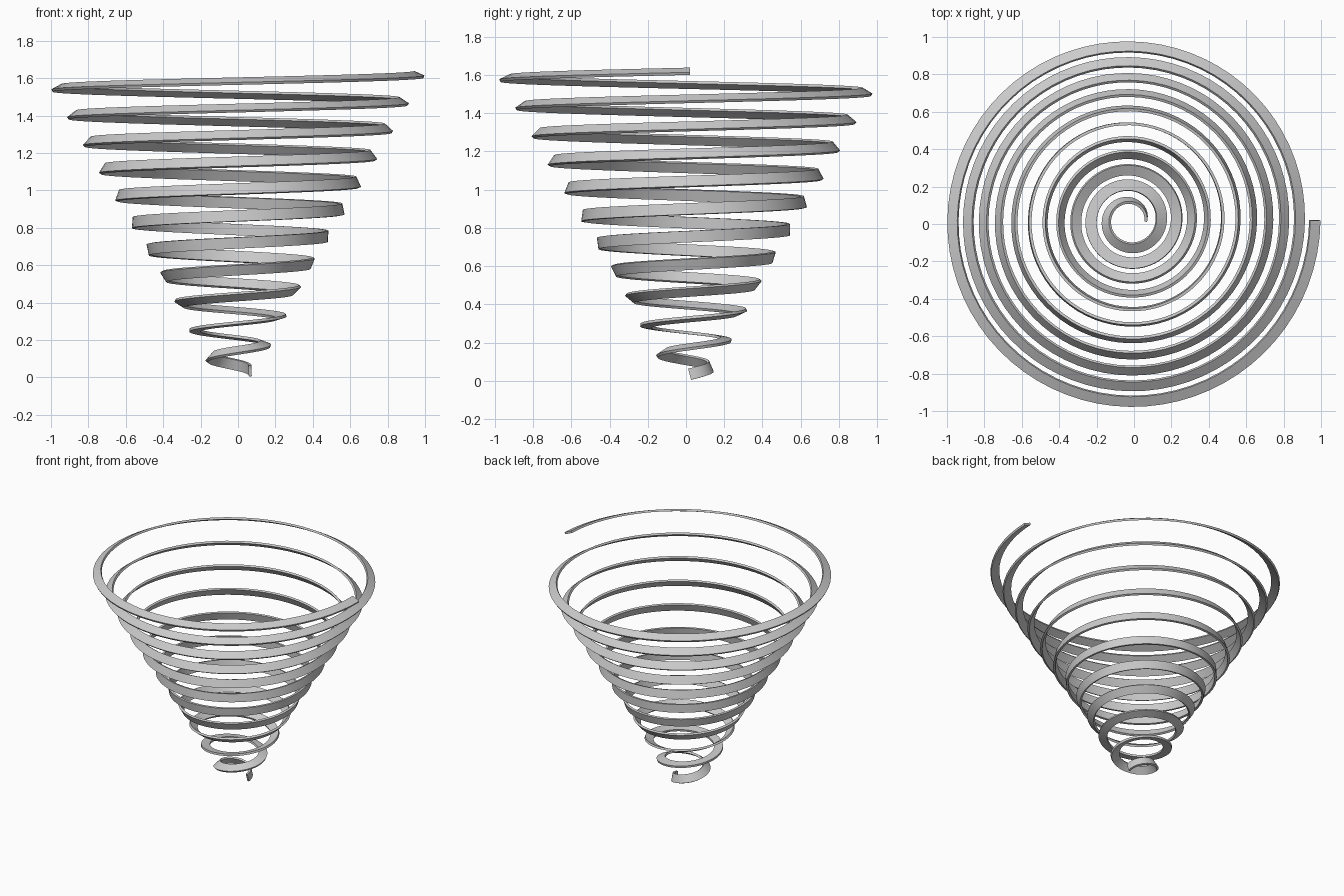
import bpy, bmesh, math
from mathutils import Vector

if "Cube" in bpy.data.objects:
    bpy.data.objects.remove(bpy.data.objects["Cube"])

TURNS, STEPS = 11, 72              # revolutions, segments per revolution
R0, R1 = 0.085, 0.988              # centre-line radius, bottom to top
Z0, Z1 = 0.034, 1.620              # centre-line height, bottom to top
WIDTH, THICK = 0.060, 0.015        # flat strip section
AXIS = Vector((-0.021, 0.020, 0))  # spiral axis, so the bounds are centred


def path(t):
    a, r = 2 * math.pi * TURNS * t, R0 + (R1 - R0) * t
    return AXIS + Vector((r * math.cos(a), r * math.sin(a), Z0 + (Z1 - Z0) * t))


def tangent(t):
    return (path(t + 1e-5) - path(t - 1e-5)).normalized()


# Sweep the strip section with a minimum-twist frame, starting upright
bm = bmesh.new()
n = TURNS * STEPS
tan = tangent(0)
wide = Vector((0, 0, 1))
rings = []
for i in range(n + 1):
    t = i / n
    new_tan = tangent(t)
    wide = tan.rotation_difference(new_tan) @ wide
    wide = (wide - new_tan * wide.dot(new_tan)).normalized()
    tan = new_tan
    thin = tan.cross(wide)
    rings.append([bm.verts.new(path(t) + wide * (sw * WIDTH / 2) + thin * (st * THICK / 2))
                  for sw, st in ((1, 1), (-1, 1), (-1, -1), (1, -1))])
for a, b in zip(rings, rings[1:]):
    for k in range(4):
        m = (k + 1) % 4
        bm.faces.new((a[k], a[m], b[m], b[k]))

# End caps
bm.faces.new(rings[0])
bm.faces.new(rings[-1])
bmesh.ops.recalc_face_normals(bm, faces=bm.faces)

mesh = bpy.data.meshes.new("conical_spring")
bm.to_mesh(mesh)
bm.free()
spring = bpy.data.objects.new("conical_spring", mesh)
bpy.context.collection.objects.link(spring)
bpy.context.view_layer.objects.active = spring
spring.select_set(True)
bpy.ops.object.shade_smooth_by_angle(angle=math.radians(30))
